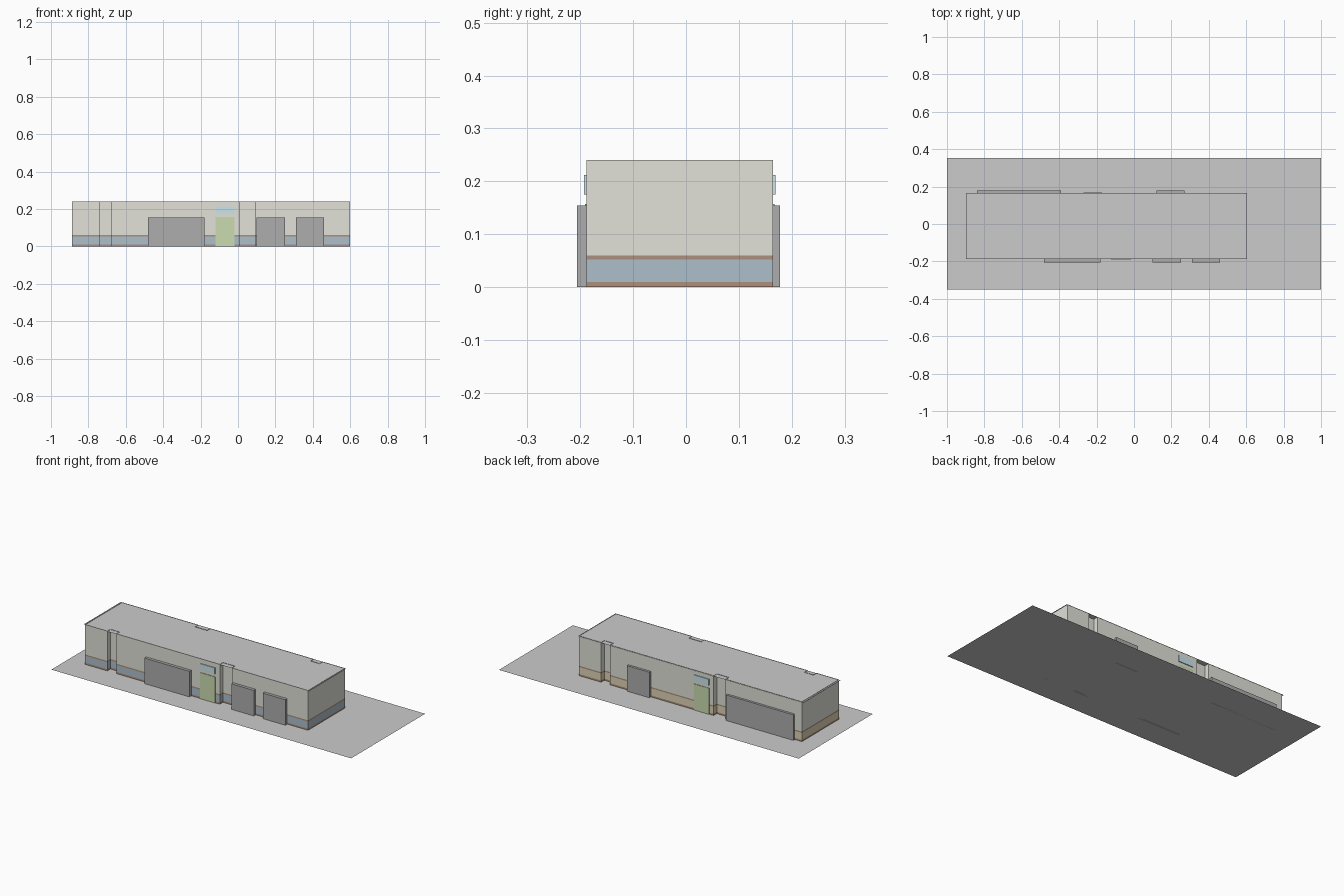
import bpy

if "Cube" in bpy.data.objects:
    bpy.data.objects.remove(bpy.data.objects["Cube"])

CX, CY = -0.1445, -0.012          # centre of the building
XL, XR, YF, YB = -0.888, 0.599, -0.188, 0.164
RECESS = 0.03


def material(name, rgb):
    m = bpy.data.materials.new(name)
    m.diffuse_color = (*rgb, 1)
    m.use_nodes = True
    m.node_tree.nodes["Principled BSDF"].inputs["Base Color"].default_value = m.diffuse_color
    return m


WALL = material("wall_cream", (0.76, 0.76, 0.70))
BLUE = material("base_blue", (0.42, 0.52, 0.60))
TAN = material("base_tan", (0.72, 0.65, 0.46))
BROWN = material("trim_brown", (0.42, 0.28, 0.20))
GREEN = material("door_green", (0.60, 0.71, 0.44))
GLASS = material("window_blue", (0.60, 0.78, 0.84))
GREY = material("shutter_grey", (0.42, 0.42, 0.42))


def mesh_object(name, verts, faces, mat=None):
    me = bpy.data.meshes.new(name)
    me.from_pydata(verts, [], faces)
    if mat:
        me.materials.append(mat)
    ob = bpy.data.objects.new(name, me)
    bpy.context.collection.objects.link(ob)
    return ob


def plane(name, x0, x1, y0, y1, z):
    return mesh_object(name, [(x0, y0, z), (x1, y0, z), (x1, y1, z), (x0, y1, z)], [(0, 1, 2, 3)])


def ribbon(name, path, z0, z1, mat):
    n = len(path)
    verts = [(x, y, z) for z in (z0, z1) for x, y in path]
    return mesh_object(name, verts, [(i, i + 1, n + i + 1, n + i) for i in range(n - 1)], mat)


def box(name, x0, x1, y0, y1, z0, z1, mat):
    bpy.ops.mesh.primitive_cube_add(size=1, location=((x0 + x1) / 2, (y0 + y1) / 2, (z0 + z1) / 2))
    ob = bpy.context.object
    ob.name = name
    ob.scale = (x1 - x0, y1 - y0, z1 - z0)
    ob.data.materials.append(mat)
    return ob


# ground and roof sheets
plane("ground", -1, 1, -0.35, 0.354, 0)
plane("roof", -0.898, 0.604, YF, YB + 0.002, 0.238)

# front and right wall outline with two narrow recesses
half = [(XL, YF)]
for a, b in ((-0.74, -0.68), (0.01, 0.09)):
    half += [(a, YF), (a, YF + RECESS), (b, YF + RECESS), (b, YF)]
half += [(XR, YF), (XR, YB)]
# back and left walls are the same outline turned half round
other = [(2 * CX - x, 2 * CY - y) for x, y in half]

# stacked wall bands
for side, path, base in (("front", half, BLUE), ("back", other, TAN)):
    ribbon(side + "_plinth", path, 0, 0.01, BROWN)
    ribbon(side + "_base", path, 0.01, 0.052, base)
    ribbon(side + "_trim", path, 0.052, 0.06, BROWN)
    ribbon(side + "_lower_wall", path, 0.06, 0.165, WALL)
    ribbon(side + "_upper_wall", path, 0.165, 0.24, WALL)

# shutters, doors and windows above the doors
for side, y, out, shutters, door in (
        ("front", YF, -1, ((-0.48, -0.18), (0.10, 0.25), (0.31, 0.46)), (-0.12, -0.02)),
        ("back", YB, 1, ((-0.84, -0.39), (0.12, 0.27)), (-0.27, -0.17))):
    def span(depth):
        return sorted((y, y + out * depth))
    for a, b in shutters:
        box(side + "_shutter", a, b, *span(0.018 if out < 0 else 0.014), 0, 0.154, GREY)
    box(side + "_door", *door, *span(0.003), 0, 0.157, GREEN)
    box(side + "_window", *door, *span(0.005), 0.175, 0.212, GLASS)
